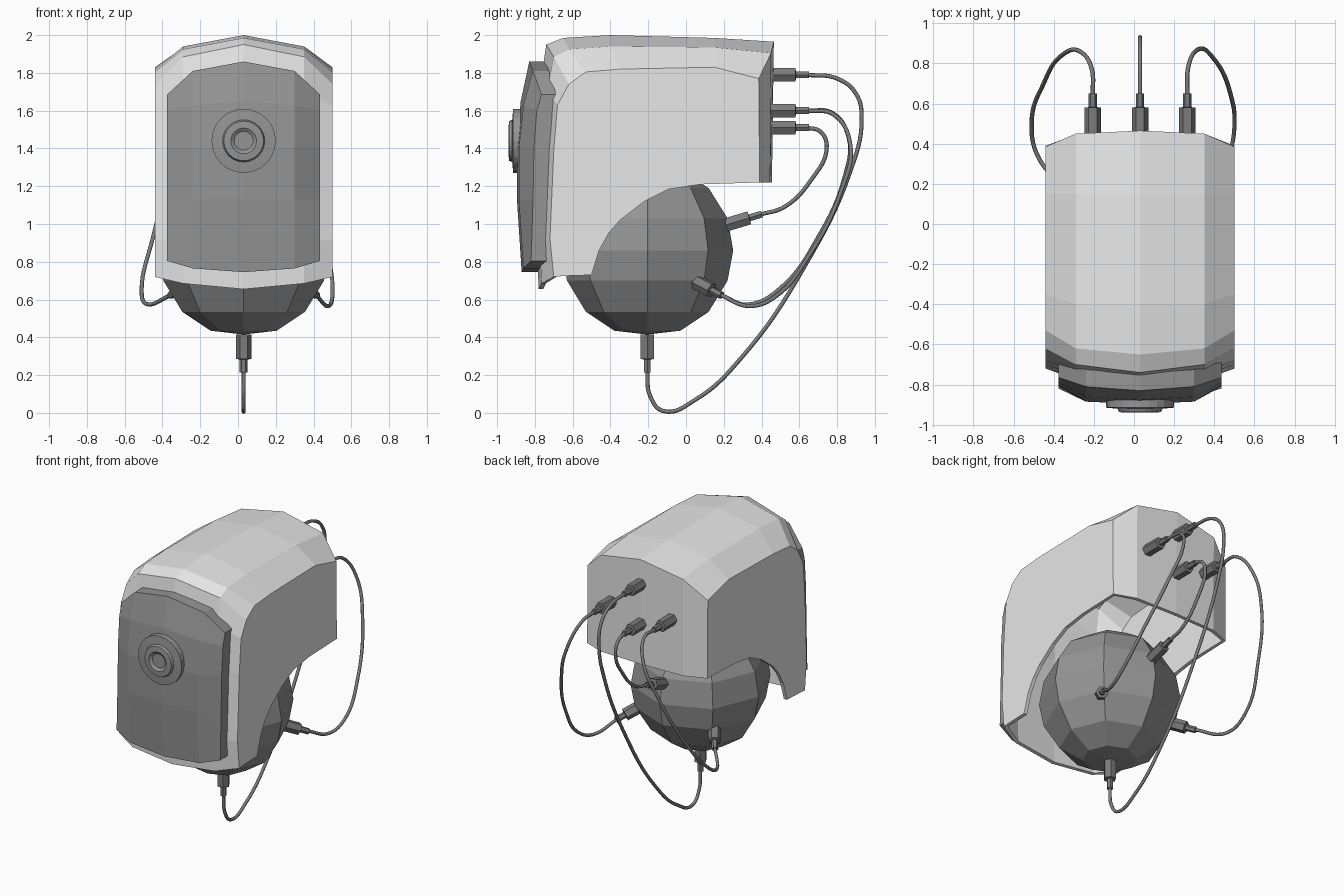
import bpy, bmesh, math
from mathutils import Matrix, Vector

cube = bpy.data.objects.get("Cube")
if cube:
    bpy.data.objects.remove(cube)

CX = 0.03  # the body's own centre line


def material(name, value):
    m = bpy.data.materials.new(name)
    m.use_nodes = True
    m.diffuse_color = (value, value, value, 1)
    m.node_tree.nodes["Principled BSDF"].inputs["Base Color"].default_value = m.diffuse_color
    return m


LIGHT = material("light grey", 0.8)
MID = material("mid grey", 0.3)
DARK = material("dark grey", 0.2)


def finish(name, bm, mat):
    bmesh.ops.recalc_face_normals(bm, faces=bm.faces)
    mesh = bpy.data.meshes.new(name)
    bm.to_mesh(mesh)
    bm.free()
    mesh.materials.append(mat)
    ob = bpy.data.objects.new(name, mesh)
    bpy.context.collection.objects.link(ob)
    return ob


def lathe(name, profile, segs, matrix, mat):
    """Spin a (radius, height) profile around the local z axis."""
    bm = bmesh.new()
    vs = [bm.verts.new((r, 0, h)) for r, h in profile]
    edges = [bm.edges.new(p) for p in zip(vs, vs[1:])]
    bmesh.ops.spin(bm, geom=vs + edges, cent=(0, 0, 0), axis=(0, 0, 1),
                   angle=math.tau, steps=segs, use_duplicate=False)
    bmesh.ops.remove_doubles(bm, verts=bm.verts, dist=0.0005)
    bmesh.ops.transform(bm, matrix=matrix, verts=bm.verts)
    return finish(name, bm, mat)


def loft(bm, widths, centre, mid, side):
    """Mirrored grid of faces from three (y, z) columns."""
    layout = [(-widths[1], side), (-widths[0], mid), (0, centre),
              (widths[0], mid), (widths[1], side)]
    cols = [[bm.verts.new((CX + x, y, z)) for y, z in col] for x, col in layout]
    for a, b in zip(cols, cols[1:]):
        for i in range(len(centre) - 1):
            bm.faces.new((a[i], b[i], b[i + 1], a[i + 1]))
    return cols


# Hollow shell: front, roof and back in one strip, plus side walls with a curved cutout
bm = bmesh.new()
cols = loft(
    bm, (0.32, 0.47),
    [(-.78, .655), (-.79, .9), (-.78, 1.4), (-.765, 1.78), (-.74, 1.95), (-.65, 1.985),
     (-.4, 2), (.15, 1.985), (.465, 1.965), (.455, 1.22)],
    [(-.765, .685), (-.775, .9), (-.755, 1.4), (-.735, 1.7), (-.7, 1.885), (-.62, 1.925),
     (-.4, 1.94), (.15, 1.935), (.45, 1.905), (.445, 1.22)],
    [(-.7, .72), (-.72, .92), (-.7, 1.39), (-.68, 1.63), (-.62, 1.74), (-.53, 1.805),
     (-.35, 1.82), (.15, 1.83), (.385, 1.77), (.39, 1.22)])
cutout = [(.08, 1.21), (-.09, 1.185), (-.22, 1.12), (-.35, 1.02), (-.41, .95),
          (-.46, .86), (-.5, .73), (-.65, .725)]
for col in (cols[0], cols[-1]):
    bm.faces.new(col + [bm.verts.new((col[0].co.x, y, z)) for y, z in cutout])
shell = finish("shell", bm, LIGHT)
wall = shell.modifiers.new("wall", "SOLIDIFY")
wall.thickness = 0.025
wall.offset = -1

# Face plate with its rim running back into the shell
bm = bmesh.new()
loft(bm, (0.27, 0.405),
     [(-.87, .745), (-.895, 1.13), (-.897, 1.4), (-.875, 1.65), (-.83, 1.86)],
     [(-.86, .765), (-.885, 1.13), (-.885, 1.4), (-.86, 1.63), (-.81, 1.81)],
     [(-.82, .805), (-.81, 1.13), (-.805, 1.4), (-.79, 1.6), (-.765, 1.685)])
rim = [e for e in bm.edges if e.is_boundary]
new = bmesh.ops.extrude_edge_only(bm, edges=rim)["geom"]
bmesh.ops.translate(bm, vec=(0, 0.085, 0), verts=[g for g in new if isinstance(g, bmesh.types.BMVert)])
finish("face_plate", bm, MID)

# Lens on the face plate
lathe("lens", [(.17, 0), (.17, .04), (.112, .045), (.105, .062), (.068, .065), (.05, .052), (0, .052)],
      24, Matrix.Translation((CX, -.875, 1.44)) @ Matrix.Rotation(math.pi / 2, 4, "X"), MID)

# Faceted ball under the shell
lathe("ball", [(0, .415), (.175, .435), (.325, .535), (.425, .7), (.455, .86), (.425, 1.03),
               (.325, 1.19), (.175, 1.29), (0, 1.31)],
      8, Matrix.Translation((CX, -.205, 0)), MID)


def plug(name, base, direction):
    """Six-sided connector; returns the point where its cable starts."""
    base, d = Vector(base), Vector(direction).normalized()
    turn = d.to_track_quat("Z", "Y").to_matrix().to_4x4()
    lathe(name, [(0, 0), (.041, 0), (.041, .13), (.021, .132), (.021, .2), (0, .2)],
          6, Matrix.Translation(base) @ turn, DARK)
    return base + d * 0.19


def cable(name, points):
    curve = bpy.data.curves.new(name, "CURVE")
    curve.dimensions = "3D"
    curve.bevel_depth = 0.011
    curve.bevel_resolution = 2
    curve.resolution_u = 8
    curve.use_fill_caps = True
    spline = curve.splines.new("BEZIER")
    spline.bezier_points.add(len(points) - 1)
    for bp, p in zip(spline.bezier_points, points):
        bp.co = p
        bp.handle_left_type = bp.handle_right_type = "AUTO"
    curve.materials.append(DARK)
    bpy.context.collection.objects.link(bpy.data.objects.new(name, curve))


def link(name, start, end, end_dir, path):
    """Back plug, cable and ball plug."""
    a = plug(name + "_back_plug", start, (0, 1, 0))
    b = plug(name + "_ball_plug", end, end_dir)
    cable(name + "_cable", [a, *path, b])


# Two cables on the centre line
link("upper", (CX, .45, 1.79), (CX, -.205, .415), (0, 0, -1),
     [(CX, y, z) for y, z in [(.8, 1.77), (.9, 1.69), (.93, 1.55), (.87, 1.28), (.63, .78),
                              (.3, .3), (.05, .07), (-.12, .01), (-.19, .09)]])
link("lower", (CX, .45, 1.51), (CX, .21, .995), (0, 1, .3),
     [(CX, y, z) for y, z in [(.71, 1.49), (.745, 1.41), (.66, 1.23), (.52, 1.09)]])

# A cable on each flank
link("right", (CX - .235, .45, 1.6), (CX - .28, .04, .7), (-.11, .15, -.08),
     [(-.21, .77, 1.59), (-.27, .86, 1.46), (-.36, .84, 1.25), (-.45, .7, .93),
      (-.51, .5, .66), (-.48, .34, .575)])
link("left", (CX + .235, .45, 1.6), (CX + .28, .04, .7), (.11, .15, -.08),
     [(.27, .78, 1.58), (.32, .87, 1.42), (.4, .82, 1.17), (.48, .65, .83),
      (.5, .48, .62), (.475, .34, .565)])
